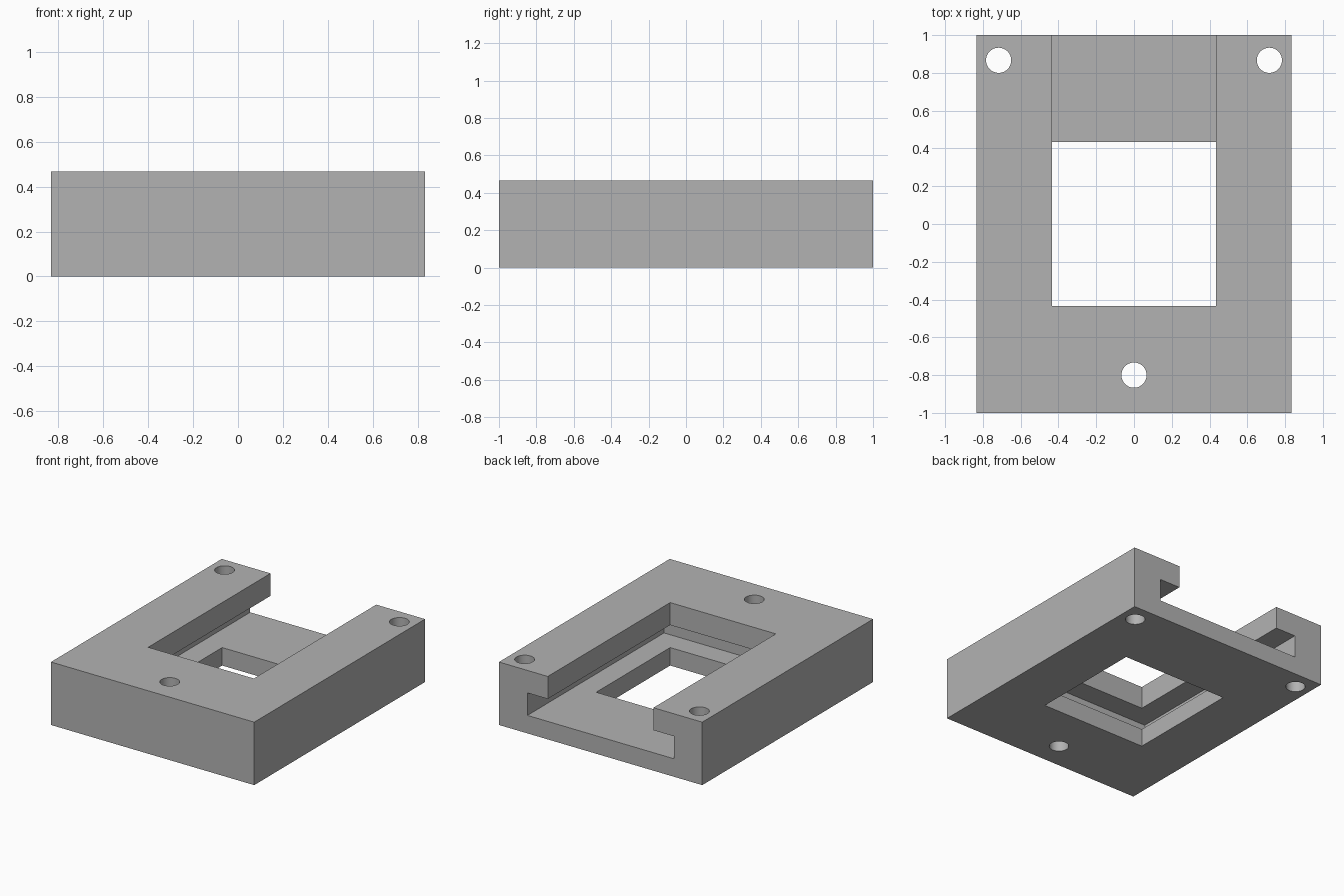
import bpy

cube = bpy.data.objects.get("Cube")
if cube:
    bpy.data.objects.remove(cube, do_unlink=True)

# Proportions
U = 1 / 30                      # one drawing unit
HALF_W, HALF_L, HEIGHT = 25 * U, 30 * U, 14 * U
FLOOR, LIP = 4 * U, 9 * U       # slot floor and underside of the lip
WINDOW, SLOT = 13 * U, 18 * U   # half widths
HOLE_R = 2 * U
MID = (FLOOR + LIP) / 2
OVER = 0.1                      # cutter overshoot

grey = bpy.data.materials.new("plain grey")
grey.use_nodes = True
colour = (0.45, 0.45, 0.45, 1)
grey.diffuse_color = colour
grey.node_tree.nodes["Principled BSDF"].inputs["Base Color"].default_value = colour


def box(name, low, high):
    centre = [(a + b) / 2 for a, b in zip(low, high)]
    bpy.ops.mesh.primitive_cube_add(size=1, location=centre)
    obj = bpy.context.object
    obj.name = name
    obj.scale = [b - a for a, b in zip(low, high)]
    bpy.ops.object.transform_apply(location=True, rotation=True, scale=True)
    return obj


def hole(name, x, y):
    bpy.ops.mesh.primitive_cylinder_add(vertices=48, radius=HOLE_R, depth=HEIGHT + 2 * OVER,
                                        location=(x, y, HEIGHT / 2))
    obj = bpy.context.object
    obj.name = name
    return obj


# Solid block
frame = box("slotted_frame", (-HALF_W, -HALF_L, 0), (HALF_W, HALF_L, HEIGHT))
frame.data.materials.append(grey)

cutters = [
    # Wide slot under the lips, open at the back
    box("slot_cutter", (-SLOT, -SLOT, FLOOR), (SLOT, HALF_L + OVER, LIP)),
    # Narrower opening through the top, open at the back
    box("opening_cutter", (-WINDOW, -WINDOW, MID), (WINDOW, HALF_L + OVER, HEIGHT + OVER)),
    # Square window through the floor
    box("window_cutter", (-WINDOW, -WINDOW, -OVER), (WINDOW, WINDOW, MID)),
    # Three screw holes
    hole("front_hole_cutter", 0, -24 * U),
    hole("left_hole_cutter", 21.5 * U, 26 * U),
    hole("right_hole_cutter", -21.5 * U, 26 * U),
]

# Cut the block, then discard the cutters
bpy.ops.object.select_all(action="DESELECT")
frame.select_set(True)
bpy.context.view_layer.objects.active = frame
for cutter in cutters:
    cutter.hide_render = True
    cut = frame.modifiers.new(cutter.name, "BOOLEAN")
    cut.operation = "DIFFERENCE"
    cut.solver = "EXACT"
    cut.object = cutter
    bpy.ops.object.modifier_apply(modifier=cut.name)
for cutter in cutters:
    bpy.data.objects.remove(cutter, do_unlink=True)

# Smooth hole walls, crisp edges elsewhere
bpy.ops.object.shade_smooth_by_angle()
